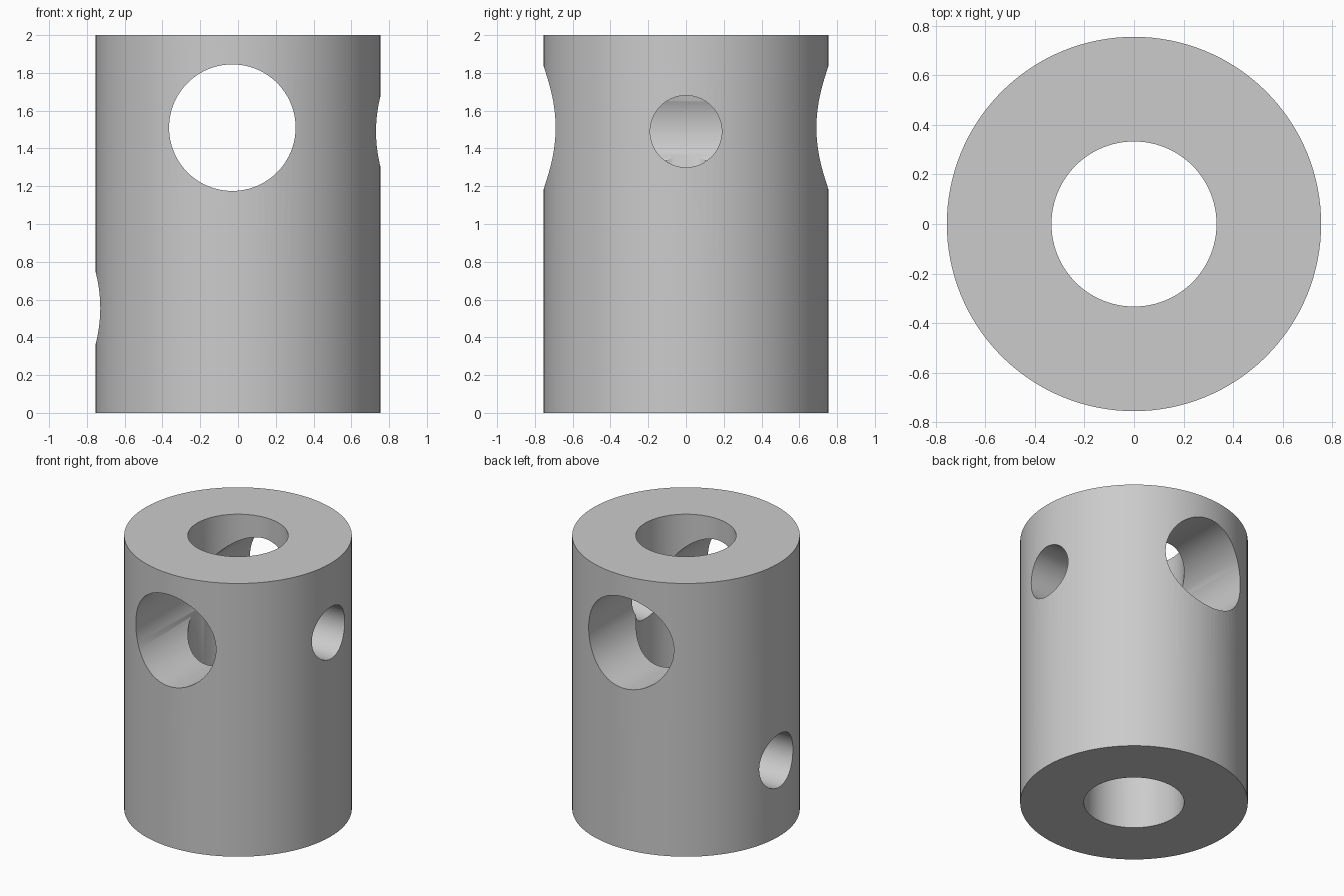
import bpy
from math import pi

cube = bpy.data.objects.get("Cube")
if cube:
    bpy.data.objects.remove(cube, do_unlink=True)

grey = bpy.data.materials.new("plain grey")
grey.use_nodes = True
colour = (0.6, 0.6, 0.6, 1)
grey.diffuse_color = colour
grey.node_tree.nodes["Principled BSDF"].inputs["Base Color"].default_value = colour


def cylinder(name, radius, depth, location, rotation=(0, 0, 0), sides=96):
    bpy.ops.mesh.primitive_cylinder_add(
        vertices=sides, radius=radius, depth=depth,
        location=location, rotation=rotation)
    obj = bpy.context.object
    obj.name = name
    obj.data.materials.append(grey)
    return obj


# Solid outer body
body = cylinder("drilled_sleeve", 0.755, 2, (0, 0, 1), sides=128)

# Vertical bore, large cross hole front to back, one small hole on each side
along_x, along_y = (0, pi / 2, 0), (pi / 2, 0, 0)
cutters = [
    cylinder("bore_cutter", 0.333, 3, (0, 0, 1)),
    cylinder("cross_hole_cutter", 0.335, 3, (-0.03, 0, 1.51), along_y),
    cylinder("left_hole_cutter", 0.19, 1, (0.5, 0, 1.49), along_x, 64),
    cylinder("right_hole_cutter", 0.195, 1, (-0.5, 0, 0.555), along_x, 64),
]

bpy.ops.object.select_all(action="DESELECT")
body.select_set(True)
bpy.context.view_layer.objects.active = body
for cutter in cutters:
    cutter.hide_render = True
    cut = body.modifiers.new(cutter.name, "BOOLEAN")
    cut.operation = "DIFFERENCE"
    cut.solver = "EXACT"
    cut.object = cutter
    bpy.ops.object.modifier_apply(modifier=cut.name)
    bpy.data.objects.remove(cutter, do_unlink=True)

# Smooth walls with crisp rims
bpy.ops.object.shade_smooth_by_angle(angle=pi / 6)
